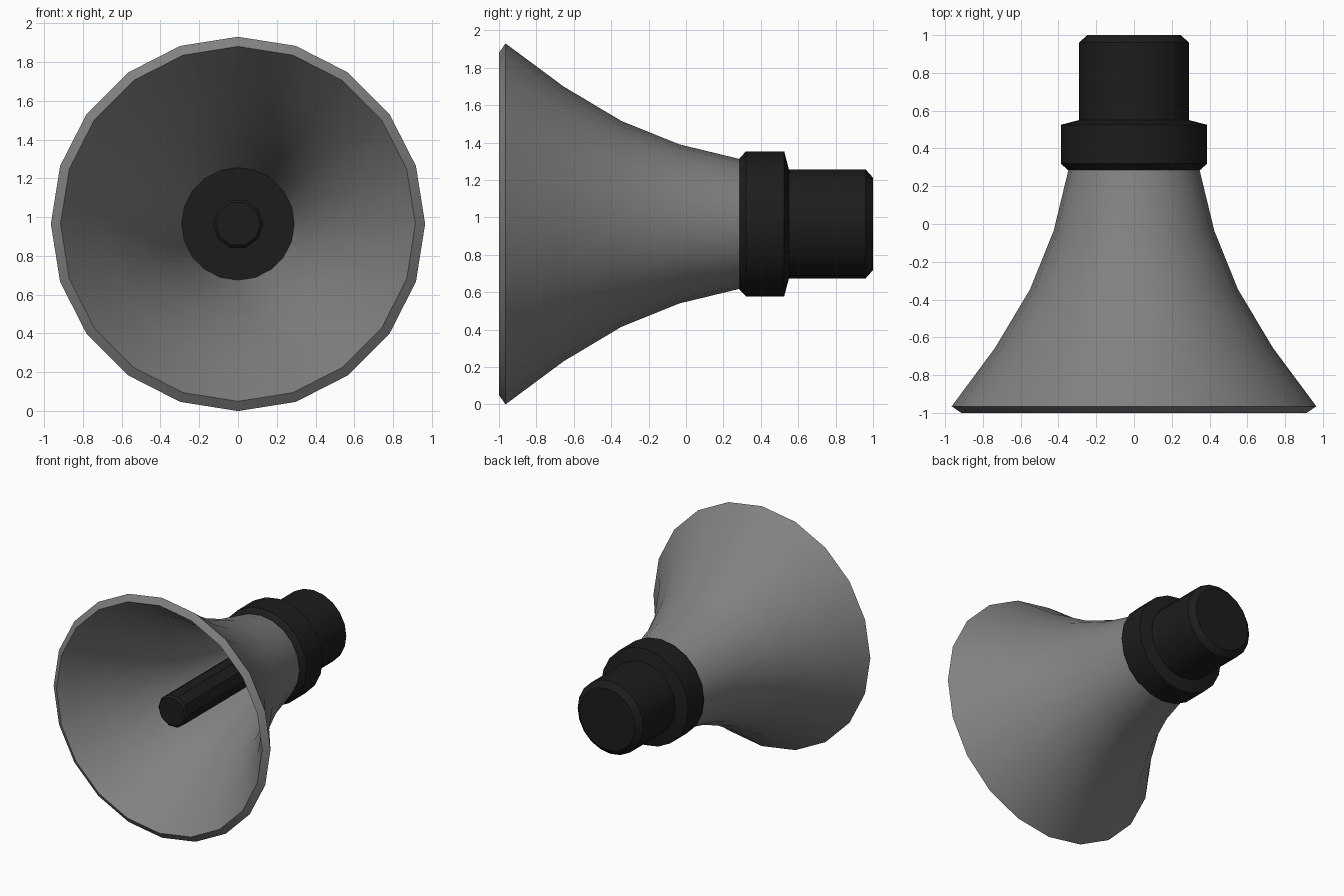
import bpy, bmesh, math

if "Cube" in bpy.data.objects:
    bpy.data.objects.remove(bpy.data.objects["Cube"])

AXIS_Z = 0.965


def material(name, v):
    m = bpy.data.materials.new(name)
    m.diffuse_color = (v, v, v, 1)
    m.use_nodes = True
    m.node_tree.nodes["Principled BSDF"].inputs["Base Color"].default_value = m.diffuse_color
    return m


def lathe(name, profile, sides, mat, closed=False):
    """Revolve (y, radius) points round the horn axis; radius 0 ends become caps."""
    bm = bmesh.new()
    rings = []
    for y, r in profile:
        rings.append([bm.verts.new((r * math.cos(2 * math.pi * i / sides), y,
                                    AXIS_Z + r * math.sin(2 * math.pi * i / sides)))
                      for i in range(sides)])
    pairs = list(zip(rings, rings[1:]))
    if closed:
        pairs.append((rings[-1], rings[0]))
    else:
        bm.faces.new(rings[0])
        bm.faces.new(rings[-1])
    for a, b in pairs:
        for i in range(sides):
            j = (i + 1) % sides
            bm.faces.new((a[i], a[j], b[j], b[i]))
    bmesh.ops.recalc_face_normals(bm, faces=bm.faces)
    mesh = bpy.data.meshes.new(name)
    bm.to_mesh(mesh)
    bm.free()
    mesh.materials.append(mat)
    ob = bpy.data.objects.new(name, mesh)
    bpy.context.collection.objects.link(ob)
    bpy.ops.object.select_all(action='DESELECT')
    ob.select_set(True)
    bpy.context.view_layer.objects.active = ob
    bpy.ops.object.shade_smooth_by_angle(angle=math.radians(32))
    return ob


grey = material("horn_grey", 0.22)
black = material("driver_black", 0.012)

# Flared horn shell: outer wall with angled lip, then the inner wall
outer = [(-0.965, 0.965), (-0.655, 0.735), (-0.345, 0.55), (-0.035, 0.425), (0.287, 0.347)]
inner = [(0.287, 0.29), (-0.045, 0.373), (-0.37, 0.505), (-0.685, 0.692), (-1.0, 0.915)]
lathe("horn_shell", outer + inner, 20, grey, closed=True)

# Collar and driver body behind the throat
lathe("driver_body", [(0.285, 0.35), (0.32, 0.387), (0.525, 0.387), (0.55, 0.292),
                      (0.96, 0.292), (1.0, 0.247)], 20, black)

# Central rod inside the horn
lathe("centre_rod", [(-0.84, 0.115), (-0.825, 0.13), (0.29, 0.13)], 10, black)
